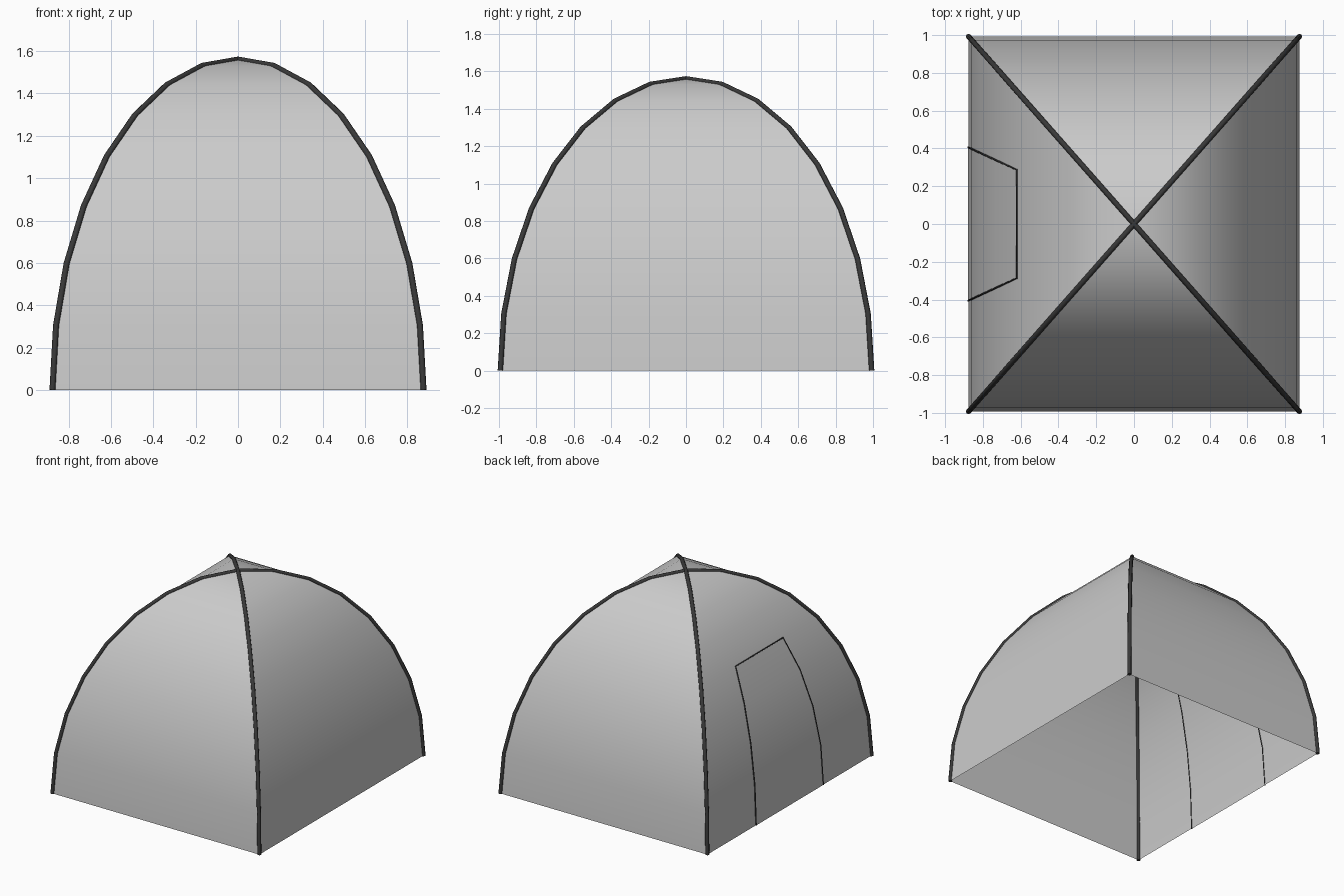
import bpy, bmesh
from math import sin, cos, pi

if "Cube" in bpy.data.objects:
    bpy.data.objects.remove(bpy.data.objects["Cube"])

A, B, H = 0.876, 0.993, 1.56     # half width, half depth, height
STEPS = 8                        # segments per half arch
DOOR_HALF, DOOR_STEPS = 0.405, 4


def at(x, y, k, s=1.0):
    """Point above the ground corner (x, y), k steps up the elliptical arch."""
    t = k * pi / 2 / STEPS
    return (s * x * cos(t), s * y * cos(t), H * sin(t))


def material(name, v):
    m = bpy.data.materials.new(name)
    m.diffuse_color = (v, v, v, 1)
    m.use_nodes = True
    m.node_tree.nodes["Principled BSDF"].inputs["Base Color"].default_value = m.diffuse_color
    return m


def sheet(name, p, q, rows, s=1.0):
    """Fabric ruled between the arches rising from ground points p and q."""
    bm = bmesh.new()
    last = None
    for k in range(rows + 1):
        if k == STEPS:
            v = bm.verts.new((0, 0, H))
            bm.faces.new((last[0], last[1], v))
            break
        row = [bm.verts.new(at(*p, k, s)), bm.verts.new(at(*q, k, s))]
        if last:
            bm.faces.new((last[0], last[1], row[1], row[0]))
        last = row
    for f in bm.faces:
        f.smooth = True
    me = bpy.data.meshes.new(name)
    bm.to_mesh(me)
    bm.free()
    ob = bpy.data.objects.new(name, me)
    bpy.context.collection.objects.link(ob)
    return ob


def tube(name, pts, r, mat):
    cu = bpy.data.curves.new(name, 'CURVE')
    cu.dimensions = '3D'
    cu.bevel_depth = r
    cu.bevel_resolution = 2
    cu.use_fill_caps = True
    sp = cu.splines.new('POLY')
    sp.points.add(len(pts) - 1)
    for point, co in zip(sp.points, pts):
        point.co = (*co, 1)
    cu.materials.append(mat)
    ob = bpy.data.objects.new(name, cu)
    bpy.context.collection.objects.link(ob)
    bpy.ops.object.select_all(action='DESELECT')
    ob.select_set(True)
    bpy.context.view_layer.objects.active = ob
    bpy.ops.object.convert(target='MESH')


dark = material("dark_pole", 0.04)
seam = material("dark_seam", 0.03)

# Four fabric walls meeting at the apex
corners = [(-A, -B), (A, -B), (A, B), (-A, B)]
for i, side in enumerate(("front", "right", "back", "left")):
    sheet(side + "_wall", corners[i], corners[(i + 1) % 4], STEPS)

# Two crossing arched poles along the corners
for name, (x, y) in (("pole_a", (A, B)), ("pole_b", (A, -B))):
    tube(name, [at(x, y, k) for k in range(2 * STEPS + 1)], 0.014, dark)

# Door flap on the left wall with its zip seam
sheet("door_flap", (-A, DOOR_HALF), (-A, -DOOR_HALF), DOOR_STEPS, 1.003)
zip_path = [at(-A, DOOR_HALF, k, 1.002) for k in range(DOOR_STEPS + 1)]
zip_path += [at(-A, -DOOR_HALF, k, 1.002) for k in range(DOOR_STEPS, -1, -1)]
tube("door_zip", zip_path, 0.005, seam)
